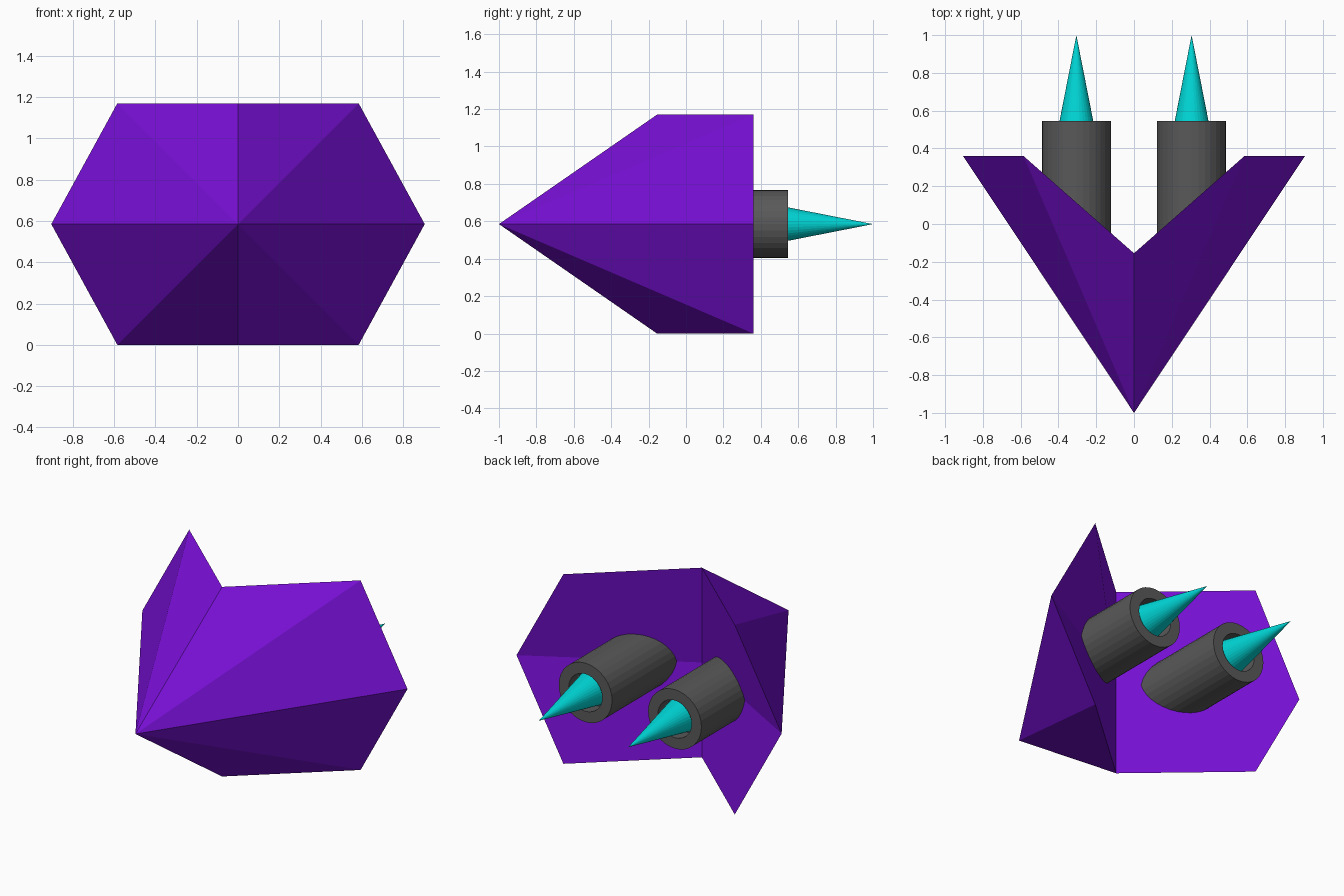
import bpy, bmesh, math

if "Cube" in bpy.data.objects:
    bpy.data.objects.remove(bpy.data.objects["Cube"])

MID = 0.585   # height of the centre line
SIDES = 32


def material(name, rgb):
    m = bpy.data.materials.new(name)
    m.diffuse_color = (*rgb, 1)
    m.use_nodes = True
    m.node_tree.nodes["Principled BSDF"].inputs["Base Color"].default_value = m.diffuse_color
    return m


def make_object(name, bm, mat):
    bmesh.ops.recalc_face_normals(bm, faces=bm.faces)
    me = bpy.data.meshes.new(name)
    bm.to_mesh(me)
    bm.free()
    me.materials.append(mat)
    ob = bpy.data.objects.new(name, me)
    bpy.context.collection.objects.link(ob)
    return ob


def lathe(name, x, profile, mat):
    """Turn a (radius, y) profile around an axis along y; radius 0 makes a point."""
    bm = bmesh.new()
    rings = []
    for r, y in profile:
        n = SIDES if r > 0 else 1
        rings.append([bm.verts.new((x + r * math.cos(2 * math.pi * i / n), y,
                                    MID + r * math.sin(2 * math.pi * i / n)))
                      for i in range(n)])
    for a, b in zip(rings, rings[1:]):
        for i in range(SIDES):
            j = (i + 1) % SIDES
            quad = [a[i % len(a)], a[j % len(a)], b[j % len(b)], b[i % len(b)]]
            bm.faces.new(list(dict.fromkeys(quad)))
    return make_object(name, bm, mat)


purple = material("purple", (0.19, 0.005, 0.68))
dark = material("dark_grey", (0.1, 0.1, 0.1))
cyan = material("cyan", (0.0, 0.68, 0.68))

# Faceted arrowhead hull: eight-point rim, pointed nose, notched back
bm = bmesh.new()
nose = bm.verts.new((0, -1, MID))
back = bm.verts.new((0, -0.155, MID))
rim = [bm.verts.new(p) for p in (
    (0, -0.155, 2 * MID), (0.585, 0.36, 2 * MID), (0.905, 0.36, MID), (0.585, 0.36, 0),
    (0, -0.155, 0), (-0.585, 0.36, 0), (-0.905, 0.36, MID), (-0.585, 0.36, 2 * MID))]
for i in range(8):
    bm.faces.new((nose, rim[i], rim[(i + 1) % 8]))
for i in range(0, 8, 2):
    bm.faces.new((back, rim[i], rim[i + 1], rim[(i + 2) % 8]))
make_object("hull", bm, purple)

# Twin thrusters: hollow barrel with a flame cone seated in the bore
for side, s in (("left", -1), ("right", 1)):
    lathe(side + "_thruster", s * 0.305,
          [(0, -0.15), (0.182, -0.15), (0.182, 0.545), (0.115, 0.545), (0.115, 0.45), (0, 0.45)], dark)
    lathe(side + "_flame", s * 0.305, [(0, 0.45), (0.108, 0.45), (0, 1.0)], cyan)
